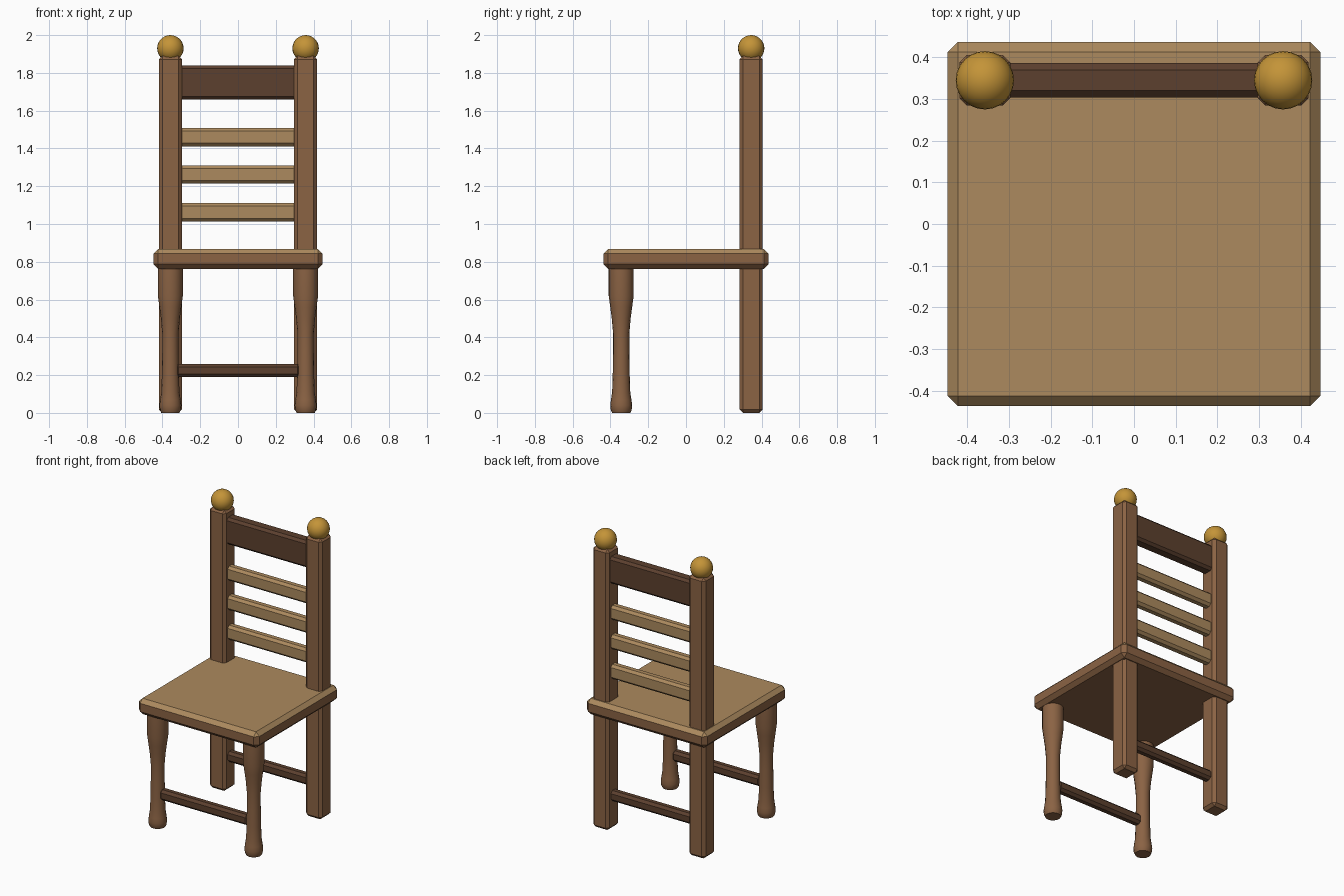
import bpy, bmesh, math

if "Cube" in bpy.data.objects:
    bpy.data.objects.remove(bpy.data.objects["Cube"])


def material(name, r, g, b):
    # 0-255 screen colour converted to linear
    lin = lambda c: ((c / 255 + 0.055) / 1.055) ** 2.4
    m = bpy.data.materials.new(name)
    m.diffuse_color = (lin(r), lin(g), lin(b), 1)
    m.use_nodes = True
    m.node_tree.nodes["Principled BSDF"].inputs["Base Color"].default_value = m.diffuse_color
    return m


BROWN = material("mid brown wood", 139, 99, 68)
TAN = material("light tan wood", 172, 138, 94)
DARK = material("dark brown wood", 92, 64, 46)
GOLD = material("gold", 196, 148, 56)


def finish(name, bm, *mats):
    me = bpy.data.meshes.new(name)
    bm.to_mesh(me)
    bm.free()
    for m in mats:
        me.materials.append(m)
    ob = bpy.data.objects.new(name, me)
    bpy.context.collection.objects.link(ob)
    return ob


def box(name, centre, size, chamfer, *mats):
    # box with every edge chamfered
    bm = bmesh.new()
    bmesh.ops.create_cube(bm, size=1)
    for v in bm.verts:
        v.co = [c + p * s for c, p, s in zip(centre, v.co, size)]
    bmesh.ops.bevel(bm, geom=bm.edges[:], offset=chamfer, segments=1,
                    affect='EDGES', profile=0.5)
    bm.normal_update()
    return finish(name, bm, *mats)


def turned(name, x, y, profile, sides, mat):
    # lathe a (radius, height) profile and cap both ends
    bm = bmesh.new()
    rings = [[bm.verts.new((x + r * math.cos(2 * math.pi * i / sides),
                            y + r * math.sin(2 * math.pi * i / sides), z))
              for i in range(sides)] for r, z in profile]
    for a, b in zip(rings, rings[1:]):
        for i in range(sides):
            j = (i + 1) % sides
            bm.faces.new((a[i], a[j], b[j], b[i])).smooth = True
    bm.faces.new(rings[0][::-1])
    bm.faces.new(rings[-1])
    ob = finish(name, bm, mat)
    bpy.context.view_layer.objects.active = ob
    ob.select_set(True)
    bpy.ops.object.shade_smooth_by_angle(angle=math.radians(35))
    ob.select_set(False)


LEG_X, BACK_Y, FRONT_Y = 0.358, 0.345, -0.343

# seat: tan on top, brown around the rim and below
seat = box("seat", (0, 0, 0.815), (0.896, 0.875, 0.106), 0.025, BROWN, TAN)
for p in seat.data.polygons:
    p.material_index = 1 if p.normal.z > 0.3 else 0

LEG = [(0.048, 0), (0.055, 0.015), (0.058, 0.04), (0.054, 0.07), (0.048, 0.11),
       (0.045, 0.2), (0.043, 0.32), (0.043, 0.42), (0.05, 0.5), (0.058, 0.56),
       (0.066, 0.62), (0.066, 0.77)]

for side, s in (("left", -1), ("right", 1)):
    # back posts, finials and turned front legs
    box(f"back_post_{side}", (s * LEG_X, BACK_Y, 0.945), (0.122, 0.122, 1.89), 0.018, BROWN)
    bm = bmesh.new()
    bmesh.ops.create_uvsphere(bm, u_segments=24, v_segments=14, radius=0.07)
    bmesh.ops.translate(bm, verts=bm.verts, vec=(s * LEG_X, BACK_Y, 1.93))
    for f in bm.faces:
        f.smooth = True
    finish(f"finial_{side}", bm, GOLD)
    turned(f"front_leg_{side}", s * LEG_X, FRONT_Y, LEG, 16, BROWN)

# backrest: dark top rail and three tan slats
box("top_rail", (0, BACK_Y, 1.75), (0.64, 0.082, 0.18), 0.016, DARK)
for i, z in enumerate((1.062, 1.262, 1.46)):
    box(f"back_slat_{i + 1}", (0, BACK_Y, z), (0.64, 0.062, 0.097), 0.016, TAN)

# stretchers between the legs
for name, y in (("front", FRONT_Y), ("back", BACK_Y)):
    box(f"{name}_stretcher", (0, y, 0.225), (0.66, 0.06, 0.07), 0.016, DARK)
